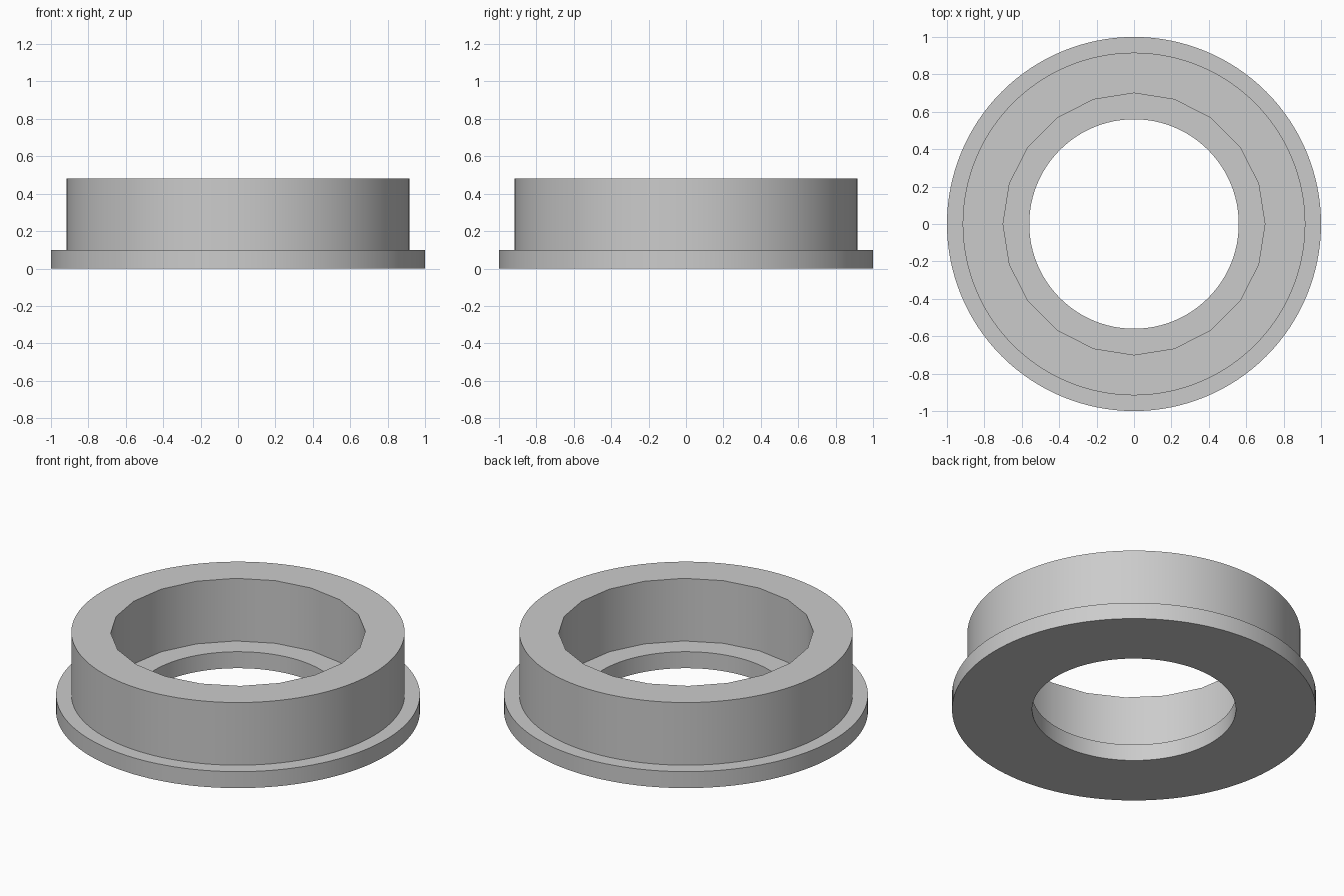
import bpy
import bmesh
from math import cos, sin, tau

default_cube = bpy.data.objects.get("Cube")
if default_cube:
    bpy.data.objects.remove(default_cube, do_unlink=True)

FLANGE_TOP = 0.10
HEIGHT = 0.48

grey = bpy.data.materials.new("plain_grey")
grey.use_nodes = True
colour = (0.6, 0.6, 0.6, 1)
grey.diffuse_color = colour
grey.node_tree.nodes["Principled BSDF"].inputs["Base Color"].default_value = colour


def lathe(name, profile, sides):
    """Turn a list of (radius, height) points into a capped solid."""
    bm = bmesh.new()
    rings = [[bm.verts.new((r * cos(tau * i / sides), r * sin(tau * i / sides), z))
              for i in range(sides)] for r, z in profile]
    for low, high in zip(rings, rings[1:]):
        for i in range(sides):
            j = (i + 1) % sides
            bm.faces.new((low[i], low[j], high[j], high[i]))
    bm.faces.new(rings[0][::-1])
    bm.faces.new(rings[-1])
    mesh = bpy.data.meshes.new(name)
    bm.to_mesh(mesh)
    bm.free()
    mesh.materials.append(grey)
    obj = bpy.data.objects.new(name, mesh)
    bpy.context.collection.objects.link(obj)
    return obj


# Round collar standing on a wider flange
body = lathe("flanged_ring",
             [(1, 0), (1, FLANGE_TOP), (0.916, FLANGE_TOP), (0.916, HEIGHT)], 128)

# Stepped opening: a twenty-sided bore above a narrower round hole
bore = lathe("bore_cutter", [(0.7, FLANGE_TOP), (0.7, HEIGHT + 0.2)], 20)
hole = lathe("hole_cutter", [(0.56, -0.2), (0.56, HEIGHT)], 96)

bpy.ops.object.select_all(action="DESELECT")
body.select_set(True)
bpy.context.view_layer.objects.active = body
for cutter in (bore, hole):
    cutter.hide_render = True
    cut = body.modifiers.new(cutter.name, "BOOLEAN")
    cut.operation = "DIFFERENCE"
    cut.solver = "EXACT"
    cut.object = cutter
    bpy.ops.object.modifier_apply(modifier=cut.name)
    bpy.data.objects.remove(cutter, do_unlink=True)

bpy.ops.object.shade_smooth_by_angle()
